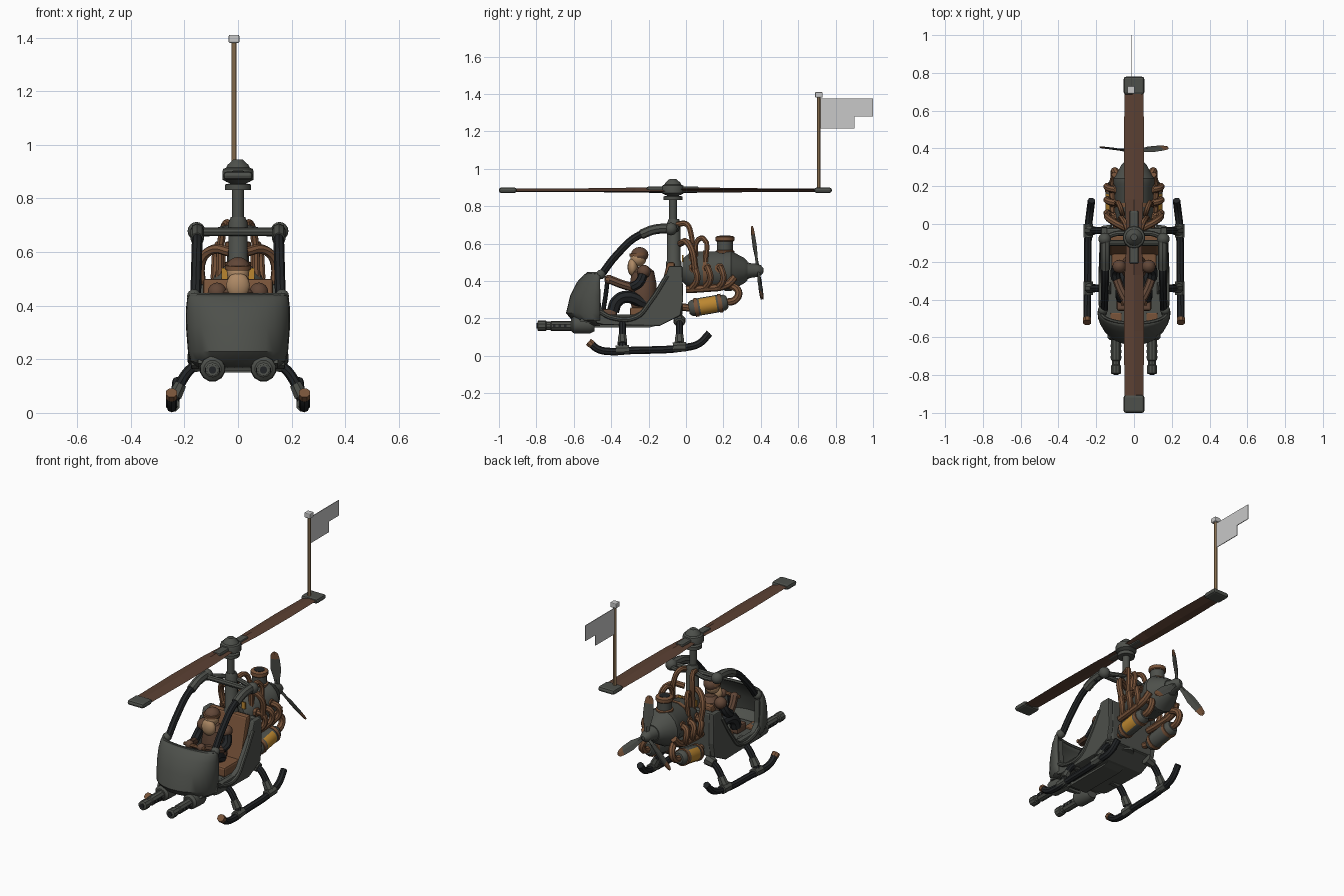
import bpy, bmesh, math
from mathutils import Vector, Matrix

if "Cube" in bpy.data.objects:
    bpy.data.objects.remove(bpy.data.objects["Cube"])

def material(name, c):
    m = bpy.data.materials.new(name)
    m.diffuse_color = (*c, 1)
    m.use_nodes = True
    m.node_tree.nodes["Principled BSDF"].inputs["Base Color"].default_value = m.diffuse_color
    return m

GREY = material("grey green metal", (0.075, 0.08, 0.07))
BLACK = material("black metal", (0.016, 0.018, 0.02))
COPPER = material("copper", (0.19, 0.088, 0.042))
WOOD = material("rotor wood", (0.105, 0.052, 0.033))
POLE = material("pole tan", (0.38, 0.24, 0.12))
PALE = material("pale grey", (0.58, 0.58, 0.58))
YELLOW = material("yellow paint", (0.5, 0.24, 0.03))
SKIN = material("skin and beard", (0.42, 0.25, 0.13))
LEATHER = material("leather", (0.12, 0.062, 0.038))

def finish(ob, mat, smooth=35):
    ob.data.materials.append(mat)
    bpy.context.view_layer.objects.active = ob
    for o in bpy.context.selected_objects:
        o.select_set(False)
    ob.select_set(True)
    if smooth:
        bpy.ops.object.shade_smooth_by_angle(angle=math.radians(smooth))
    return ob

def loft(name, rings, mat, closed=True, caps=True, smooth=35):
    """Skin a list of equal-length point rings."""
    bm = bmesh.new()
    vs = [[bm.verts.new(p) for p in r] for r in rings]
    n = len(rings[0])
    for a, b in zip(vs, vs[1:]):
        for i in range(n if closed else n - 1):
            j = (i + 1) % n
            bm.faces.new((a[i], a[j], b[j], b[i]))
    if caps:
        bm.faces.new(vs[0])
        bm.faces.new(vs[-1])
    bmesh.ops.recalc_face_normals(bm, faces=bm.faces)
    me = bpy.data.meshes.new(name)
    bm.to_mesh(me)
    bm.free()
    ob = bpy.data.objects.new(name, me)
    bpy.context.collection.objects.link(ob)
    return finish(ob, mat, smooth)

def turn(name, p, d, profile, mat, n=14):
    """Lathe (distance, radius) pairs from point p along direction d."""
    q = Vector((0, 0, 1)).rotation_difference(Vector(d))
    rings = [[Vector(p) + q @ Vector((r * math.cos(2 * math.pi * (i + .5) / n),
              r * math.sin(2 * math.pi * (i + .5) / n), t)) for i in range(n)]
             for t, r in profile]
    return loft(name, rings, mat)

def ball(name, p, r, mat, squash=(1, 1, 1)):
    ob = turn(name, (0, 0, 0), (0, 0, 1), [(-r * math.cos(a * math.pi / 8),
              max(.001, r * math.sin(a * math.pi / 8))) for a in range(9)], mat)
    ob.location, ob.scale = p, squash
    return ob

def tube(name, pts, r, mat, sides=2):
    """Round tube following a smooth path."""
    cu = bpy.data.curves.new(name, 'CURVE')
    cu.dimensions, cu.bevel_depth, cu.bevel_resolution = '3D', r, sides
    cu.use_fill_caps, cu.resolution_u = True, 5
    sp = cu.splines.new('BEZIER')
    sp.bezier_points.add(len(pts) - 1)
    for b, p in zip(sp.bezier_points, pts):
        b.co, b.handle_left_type, b.handle_right_type = p, 'AUTO', 'AUTO'
    ob = bpy.data.objects.new(name, cu)
    bpy.context.collection.objects.link(ob)
    bpy.context.view_layer.objects.active = ob
    for o in bpy.context.selected_objects:
        o.select_set(False)
    ob.select_set(True)
    bpy.ops.object.convert(target='MESH')
    return finish(bpy.context.object, mat)

def prism(name, yz, x0, x1, mat, bevel=0.0):
    ob = loft(name, [[(x, y, z) for y, z in yz] for x in (x0, x1)], mat, smooth=0)
    if bevel:
        m = ob.modifiers.new("bevel", 'BEVEL')
        m.width, m.segments = bevel, 2
    return ob

def box(name, lo, hi, mat, bevel=0.0):
    return prism(name, [(lo[1], lo[2]), (hi[1], lo[2]), (hi[1], hi[2]), (lo[1], hi[2])],
                 lo[0], hi[0], mat, bevel)

# Nose: rounded open shell
levels = [(.165, .135, -.54), (.195, .172, -.605), (.23, .18, -.635), (.32, .187, -.612),
          (.39, .187, -.577), (.425, .183, -.545), (.44, .176, -.525)]
rings = [[(w * math.cos(math.pi * i / 16), -.46 + (f + .46) * math.sin(math.pi * i / 16) ** .85, z)
          for i in range(17)] for z, w, f in levels]
nose = loft("nose_shell", rings, GREY, closed=False, caps=False)
sol = nose.modifiers.new("thickness", 'SOLIDIFY')
sol.thickness, sol.offset = .014, 0
tube("nose_rim", rings[-1], .009, GREY, 1)

# Tub: floor, side panels, bulkhead and seat
prism("floor", [(-.57, .185), (-.46, .165), (-.14, .16), (-.03, .215), (-.03, .24), (-.15, .2), (-.56, .2)],
      -.15, .15, GREY)
prism("belly_keel", [(-.5, .15), (-.2, .15), (-.12, .17), (-.5, .18)], -.06, .06, GREY)
box("bulkhead", (-.15, -.06, .21), (.15, -.02, .48), GREY, .012)
prism("seat_back", [(-.17, .22), (-.06, .22), (-.06, .5), (-.1, .5)], -.13, .13, COPPER, .01)
box("seat_cushion", (-.12, -.3, .2), (.12, -.12, .26), COPPER, .012)
side = [(-.48, .175), (-.44, .165), (-.14, .16), (-.03, .215), (-.015, .3), (-.02, .48), (-.09, .48),
        (-.12, .4), (-.23, .245), (-.28, .22), (-.42, .22), (-.455, .26), (-.46, .4), (-.48, .4)]
for s in (-1, 1):
    prism("side_panel", side, s * .142, s * .175, GREY, .006)
    tube("door_sill", [(s * .172, -.46, .235), (s * .175, -.4, .205), (s * .175, -.27, .205),
                       (s * .172, -.19, .29), (s * .17, -.1, .43)], .013, GREY)
    # Canopy frame
    tube("canopy_pillar", [(s * .158, -.455, .43), (s * .155, -.37, .54), (s * .152, -.25, .645),
                           (s * .15, -.1, .68)], .02, BLACK)
    tube("canopy_corner", [(s * .152, -.24, .648), (s * .152, -.17, .675), (s * .152, -.07, .682)], .026, GREY)
    ball("canopy_joint", (s * .155, -.08, .678), .034, GREY)
    ball("pillar_foot", (s * .165, -.455, .435), .026, GREY)
    tube("canopy_brace", [(s * .15, -.07, .67), (s * .09, -.05, .675), (s * .03, -.05, .69)], .014, GREY)
tube("canopy_crossbar", [(-.15, -.1, .675), (.15, -.1, .675)], .016, GREY)

# Mast and rotor hub, centred on the rotor axis
HUB = -.07
turn("mast_housing", (0, HUB + .005, 0), (0, 0, 1),
     [(.2, .042), (.5, .042), (.51, .036), (.71, .036), (.73, .028)], GREY)
turn("mast", (0, HUB, 0), (0, 0, 1), [(.7, .022), (.84, .022)], GREY)
turn("hub_collar", (0, HUB, 0), (0, 0, 1), [(.832, .05), (.852, .05), (.856, .03), (.862, .045),
     (.87, .06), (.9, .06), (.91, .056), (.915, .045), (.925, .04), (.945, .018)], GREY)
for s, end in ((-1, .93), (1, .85)):
    def blade_ring(t, w, h, z=.885, tw=.006):
        y = HUB + s * t
        return [(-w, y, z - tw * s), (0, y, z - h), (w, y, z + tw * s), (0, y, z + h + .001)]
    loft("rotor_blade", [blade_ring(.03, .04, .014), blade_ring(.2, .05, .013),
                         blade_ring(.5, .054, .009), blade_ring(end - .06, .049, .008)], WOOD, smooth=0)
    a, b = sorted((HUB + s * (end - .095), HUB + s * end))
    box("rotor_tip_cap", (-.055, a, .87), (.055, b, .9), GREY, .013)
    box("hub_clamp", (-.024, min(HUB, HUB + s * .14), .872), (.024, max(HUB, HUB + s * .14), .904), GREY, .008)
    box("hub_side_clamp", (min(0, s * .05), HUB - .02, .87), (max(0, s * .05), HUB + .02, .9), GREY, .005)

# Flag on the rear rotor tip
turn("flag_pole", (-.015, .71, .88), (0, 0, 1), [(0, .01), (.5, .01)], POLE, 8)
box("pole_finial", (-.035, .69, 1.38), (.005, .73, 1.41), PALE, .005)
prism("flag", [(.715, 1.375), (1, 1.375), (1, 1.28), (.9, 1.28), (.9, 1.215), (.715, 1.215)], -.017, -.013, PALE)

# Engine
turn("engine_body", (0, -.02, .455), (0, 1, 0), [(0, .06), (.03, .09), (.06, .105), (.22, .105), (.235, .112),
     (.26, .112), (.275, .1), (.33, .07), (.35, .05)], GREY, 16)
turn("engine_band", (0, .09, .455), (0, 1, 0), [(0, .109), (.02, .109)], COPPER, 16)
turn("intake", (0, .208, .5), (0, 0, 1), [(0, .042), (.125, .042)], GREY)
for z, h in ((.545, .02), (.61, .03)):
    turn("intake_ring", (0, .208, z), (0, 0, 1), [(0, .045), (.005, .05), (h - .005, .05), (h, .042)], COPPER)
turn("intake_hole", (0, .208, .638), (0, 0, 1), [(0, .03), (.004, .03)], BLACK)
for s in (-1, 1):
    # Copper plumbing
    tube("arch_pipe", [(s * .03, -.03, .6), (s * .09, .0, .61), (s * .135, .03, .57), (s * .135, .05, .46)], .018, COPPER)
    tube("tall_pipe", [(s * .03, -.05, .7), (s * .045, .0, .705), (s * .06, .025, .66), (s * .07, .03, .5)], .015, COPPER)
    tube("looped_pipe", [(s * .06, .05, .52), (s * .065, .065, .62), (s * .075, .095, .625), (s * .09, .105, .5)], .014, COPPER)
    for y in (.04, .11, .18):
        turn("exhaust_flange", (s * .085, y, .47), (s, 0, 0), [(0, .026), (.022, .026)], COPPER, 8)
        tube("exhaust_stub", [(s * .09, y, .47), (s * .135, y + .01, .46), (s * .14, y + .02, .41),
                              (s * .11, y - .01, .36)], .018, COPPER)
    tube("exhaust_collector", [(s * .105, .0, .355), (s * .11, .1, .36), (s * .11, .22, .38), (s * .1, .26, .42)], .02, COPPER)
    # Side tank with a painted patch
    p, d = Vector((s * .105, .015, .252)), Vector((0, .985, .17))
    tank = turn("side_tank", p, d, [(0, .03), (.015, .042), (.06, .047), (.15, .047), (.195, .042), (.21, .03)], GREY)
    tank.data.materials.append(YELLOW)
    for f in tank.data.polygons:
        if f.normal.x * s > .55 and abs((f.center - p).dot(d) - .105) < .02:
            f.material_index = 1
    for t in (.03, .16):
        turn("tank_band", p + d * t, d, [(0, .05), (.02, .05)], COPPER)
    tube("tank_pipe", [(s * .105, .21, .285), (s * .105, .265, .3), (s * .1, .28, .345), (s * .08, .23, .38)], .02, COPPER)
    tube("tank_feed", [(s * .1, .03, .255), (s * .09, -.02, .26)], .02, COPPER)
    box("yellow_plate", (s * .05 - .012, -.021, .5), (s * .05 + .012, -.013, .54), YELLOW)

# Rear propeller: three pitched blades on a tilted shaft
shaft = Vector((0, .385, .46))
tilt = Matrix.Rotation(math.radians(8), 3, 'X')
turn("propeller_hub", (0, .31, .455), (0, 1, .02), [(0, .055), (.03, .04), (.07, .035), (.09, .028), (.105, .01)], GREY)
for ang in (0, 131, -131):
    turnm = tilt @ Matrix.Rotation(math.radians(ang), 3, 'Y') @ Matrix.Rotation(math.radians(22), 3, 'Z')
    def sec(r, w, h=.005):
        return [shaft + turnm @ Vector((x, y, r)) for x, y in ((-w, 0), (0, -h), (w, 0), (0, h))]
    loft("propeller_blade", [sec(.01, .012, .01), sec(.06, .018, .008), (sec(.12, .03)), sec(.19, .027)], GREY, smooth=0)
    loft("propeller_tip", [sec(.19, .027), sec(.222, .021), sec(.235, .01)], COPPER, smooth=0)

# Landing skids and struts
for s in (-1, 1):
    skid = [(s * .248, -.51, .065), (s * .248, -.47, .035), (s * .247, -.41, .023), (s * .245, -.3, .028),
            (s * .24, .0, .045), (s * .232, .07, .065), (s * .225, .125, .12)]
    tube("skid", skid, .02, BLACK)
    turn("skid_front_cap", skid[0], (0, -.7, .6), [(-.01, .023), (.015, .023)], COPPER, 8)
    for y, z in ((-.34, .03), (-.035, .045)):
        tube("skid_strut", [(s * .13, y, .19), (s * .175, y, .165), (s * .215, y, .11), (s * .243, y, z + .01)], .019, BLACK)
        turn("skid_clamp", (s * .243, y - .035, z), (0, 1, .04), [(0, .027), (.07, .027)], GREY, 8)
        turn("strut_cuff", (s * .213, y, .108), (s * .45, 0, -.89), [(0, .023), (.05, .028)], GREY, 8)
        turn("strut_socket", (s * .12, y, .19), (s, 0, -.3), [(0, .034), (.05, .027)], GREY, 8)

    # Nose guns
    x = s * .095
    turn("gun_body", (x, -.615, .165), (0, 1, 0), [(0, .032), (.012, .046), (.1, .049), (.125, .036)], GREY, 12)
    turn("gun_barrel", (x, -.795, .16), (0, 1, 0), [(0, .021), (.005, .028), (.045, .028), (.05, .023),
         (.07, .023), (.075, .027), (.19, .027)], GREY, 10)
    turn("gun_muzzle", (x, -.799, .16), (0, 1, 0), [(0, .014), (.006, .014)], BLACK, 10)
    for y in (-.705, -.675, -.645):
        box("barrel_vent", (x - .0285, y - .007, .153), (x + .0285, y + .007, .167), BLACK)
    box("gun_mount", (x - .03, -.56, .17), (x + .03, -.47, .21), COPPER, .006)

# Pilot
turn("pilot_torso", (0, -.225, .25), (0, -.03, 1), [(0, .06), (.03, .07), (.13, .072), (.2, .06), (.225, .03)], LEATHER)
ball("pilot_head", (0, -.255, .52), .043, SKIN)
ball("pilot_cap", (0, -.248, .54), .046, LEATHER, (1, 1.02, .9))
turn("goggle_band", (0, -.253, .535), (0, -.1, 1), [(0, .049), (.016, .049)], COPPER)
ball("pilot_beard", (0, -.285, .475), .043, SKIN, (1.05, .65, 1.15))
for s in (-1, 1):
    ball("pilot_shoulder", (s * .078, -.225, .45), .036, LEATHER)
    tube("upper_arm", [(s * .08, -.225, .45), (s * .1, -.25, .39), (s * .095, -.29, .365)], .026, BLACK)
    tube("forearm", [(s * .095, -.285, .365), (s * .07, -.35, .385), (s * .045, -.4, .405)], .023, LEATHER)
    ball("pilot_glove", (s * .04, -.412, .408), .025, LEATHER)
    tube("pilot_leg", [(s * .04, -.22, .28), (s * .06, -.32, .315), (s * .065, -.37, .29), (s * .065, -.39, .24)], .033, BLACK)
    box("pilot_boot", (s * .065 - .027, -.46, .2), (s * .065 + .027, -.37, .25), LEATHER, .012)

# Controls
tube("control_column", [(0, -.45, .2), (0, -.43, .32), (0, -.42, .4)], .012, BLACK)
tube("control_bar", [(-.07, -.42, .41), (.07, -.42, .41)], .011, COPPER)
